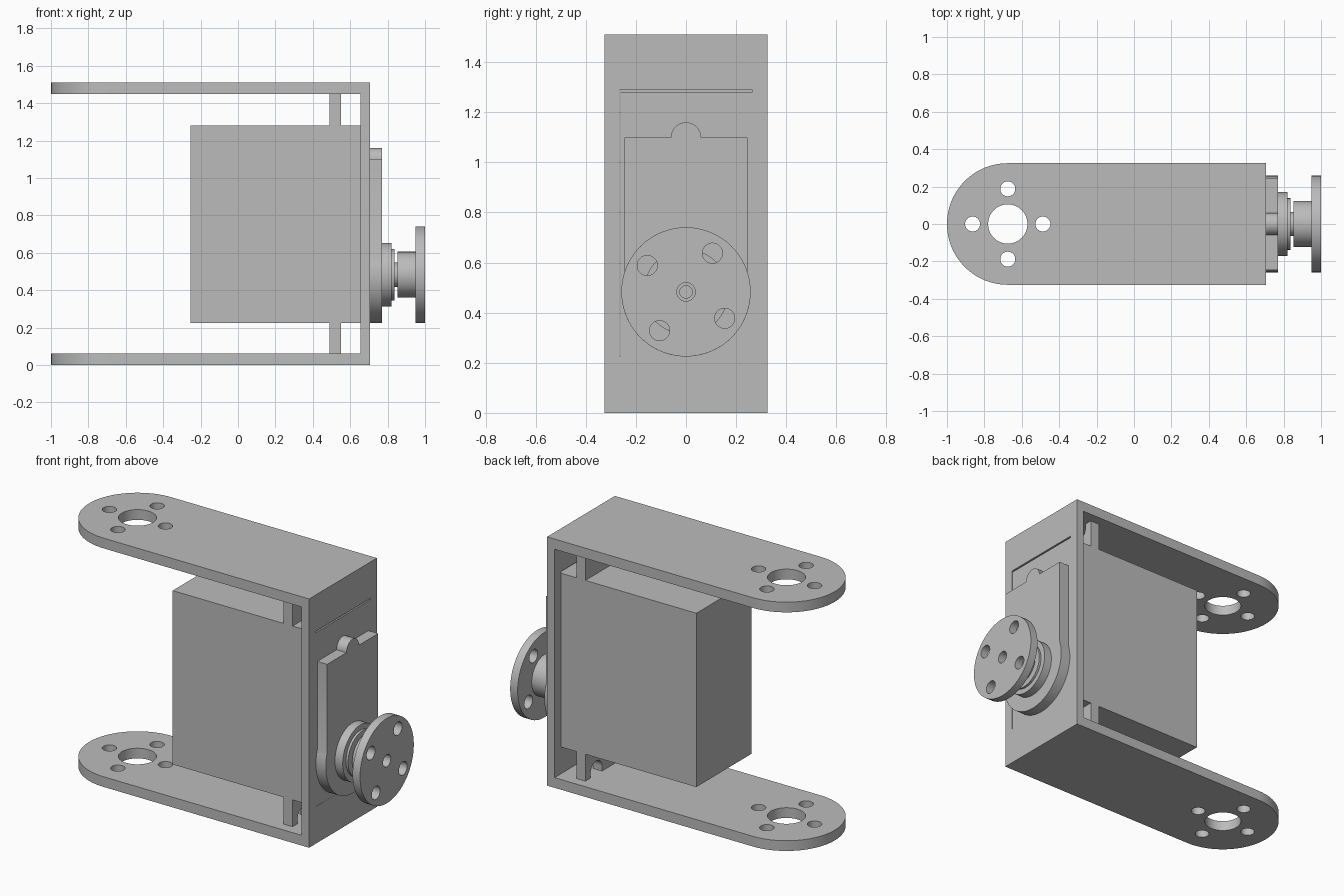
import bpy
import bmesh
from math import cos, sin, pi, radians
from mathutils import Vector

old = bpy.data.objects.get("Cube")
if old:
    bpy.data.objects.remove(old, do_unlink=True)

grey = bpy.data.materials.new("plain grey")
grey.use_nodes = True
grey.diffuse_color = (0.5, 0.5, 0.5, 1)
grey.node_tree.nodes["Principled BSDF"].inputs["Base Color"].default_value = (0.5, 0.5, 0.5, 1)

HORN_Z = 0.483   # height of the output axis
END_X = -0.675   # centre of the rounded arm ends


def arc(cx, cy, r, a0, a1, n=32):
    """Points on an arc, angles in degrees."""
    steps = [radians(a0 + (a1 - a0) * i / n) for i in range(n + 1)]
    return [(cx + r * cos(a), cy + r * sin(a)) for a in steps]


def circle(cx, cy, r):
    return arc(cx, cy, r, 0, 360, 64)[:-1]


def prism(name, outline, axis, lo, hi):
    """Extrude an outline along x (outline in y, z) or z (outline in x, y)."""
    bm = bmesh.new()
    if axis == "x":
        verts = [bm.verts.new((lo, u, v)) for u, v in outline]
        step = Vector((hi - lo, 0, 0))
    else:
        verts = [bm.verts.new((u, v, lo)) for u, v in outline]
        step = Vector((0, 0, hi - lo))
    face = bm.faces.new(verts)
    ext = bmesh.ops.extrude_face_region(bm, geom=[face], use_keep_orig=True)
    moved = [g for g in ext["geom"] if isinstance(g, bmesh.types.BMVert)]
    bmesh.ops.translate(bm, vec=step, verts=moved)
    bmesh.ops.recalc_face_normals(bm, faces=bm.faces)
    mesh = bpy.data.meshes.new(name)
    bm.to_mesh(mesh)
    bm.free()
    mesh.materials.append(grey)
    obj = bpy.data.objects.new(name, mesh)
    bpy.context.collection.objects.link(obj)
    return obj


def box(name, x, y, z):
    corners = [(x[0], y[0]), (x[1], y[0]), (x[1], y[1]), (x[0], y[1])]
    return prism(name, corners, "z", z[0], z[1])


def cut(obj, *cutters):
    """Subtract each cutter, then delete it."""
    bpy.context.view_layer.objects.active = obj
    for cutter in cutters:
        cutter.hide_render = True
        mod = obj.modifiers.new("cut", "BOOLEAN")
        mod.operation = "DIFFERENCE"
        mod.solver = "EXACT"
        mod.object = cutter
        bpy.ops.object.modifier_apply(modifier=mod.name)
        bpy.data.objects.remove(cutter, do_unlink=True)


def finish(obj):
    bpy.ops.object.select_all(action="DESELECT")
    obj.select_set(True)
    bpy.context.view_layer.objects.active = obj
    bpy.ops.object.shade_smooth_by_angle(angle=radians(30))


# U-shaped bracket: rounded block, hollowed, with a window and arm holes
outline = [(0.705, -0.325), (0.705, 0.325)] + arc(END_X, 0, 0.325, 90, 270, 40)
bracket = prism("bracket", outline, "z", 0, 1.51)
cut(bracket,
    box("hollow", (-2, 0.655), (-1, 1), (0.062, 1.448)),
    box("window", (0.5, 0.9), (-0.266, 0.265), (0.225, 1.289)),
    prism("arm_bore", circle(END_X, 0, 0.105), "z", -1, 2))
for k in range(4):
    a = k * pi / 2
    hole = circle(END_X + 0.188 * cos(a), 0.188 * sin(a), 0.04)
    cut(bracket, prism("arm_hole", hole, "z", -1, 2))

# Motor body filling the window
body = box("motor_body", (-0.255, 0.704), (-0.262, 0.265), (0.225, 1.28))

# Mounting ears with open-ended slots, below and above the body
ears = []
for name, z0, z1, slot_z, arc_start in (("lower_ear", 0.062, 0.225, 0.09, 0),
                                        ("upper_ear", 1.28, 1.448, 1.42, 180)):
    ear = box(name, (0.49, 0.55), (-0.262, 0.265), (z0, z1))
    open_z = slot_z - 0.2 if arc_start == 0 else slot_z + 0.2
    for y in (-0.16, 0.16):
        slot = arc(y, slot_z, 0.055, arc_start, arc_start + 180)
        side = slot[-1][0] - y
        slot += [(y + side, open_z), (y - side, open_z)]
        cut(ear, prism("slot", slot, "x", 0.4, 0.6))
    ears.append(ear)

# Raised gear cover with a round lower end and a small top bump
cover_outline = ([(0.245, 1.10)] + arc(0, 1.10, 0.06, 0, 180, 24) + [(-0.245, 1.10)]
                 + arc(0, HORN_Z, 0.258, 161.8, 378.2, 48))
cover = prism("gear_cover", cover_outline, "x", 0.704, 0.77)

# Stepped boss, shaft and hub on the output axis
steps = [("boss", 0.17, 0.77, 0.822), ("boss_collar", 0.138, 0.822, 0.836),
         ("shaft", 0.065, 0.836, 0.856), ("horn_hub", 0.123, 0.853, 0.95)]
rounds = [prism(n, circle(0, HORN_Z, r), "x", lo, hi) for n, r, lo, hi in steps]

# Horn disc with four screw holes and a stepped centre bore
disc = prism("horn_disc", circle(0, HORN_Z, 0.258), "x", 0.95, 1.0)
for k in range(4):
    a = radians(55.7 + 90 * k)
    hole = circle(0.187 * cos(a), HORN_Z + 0.187 * sin(a), 0.04)
    cut(disc, prism("screw_hole", hole, "x", 0.9, 1.1))
cut(disc, prism("centre_bore", circle(0, HORN_Z, 0.037), "x", 0.9, 1.1))
cut(rounds[-1], prism("inner_bore", circle(0, HORN_Z, 0.025), "x", 0.89, 1.1))

for part in [bracket, body, cover, disc] + ears + rounds:
    finish(part)
